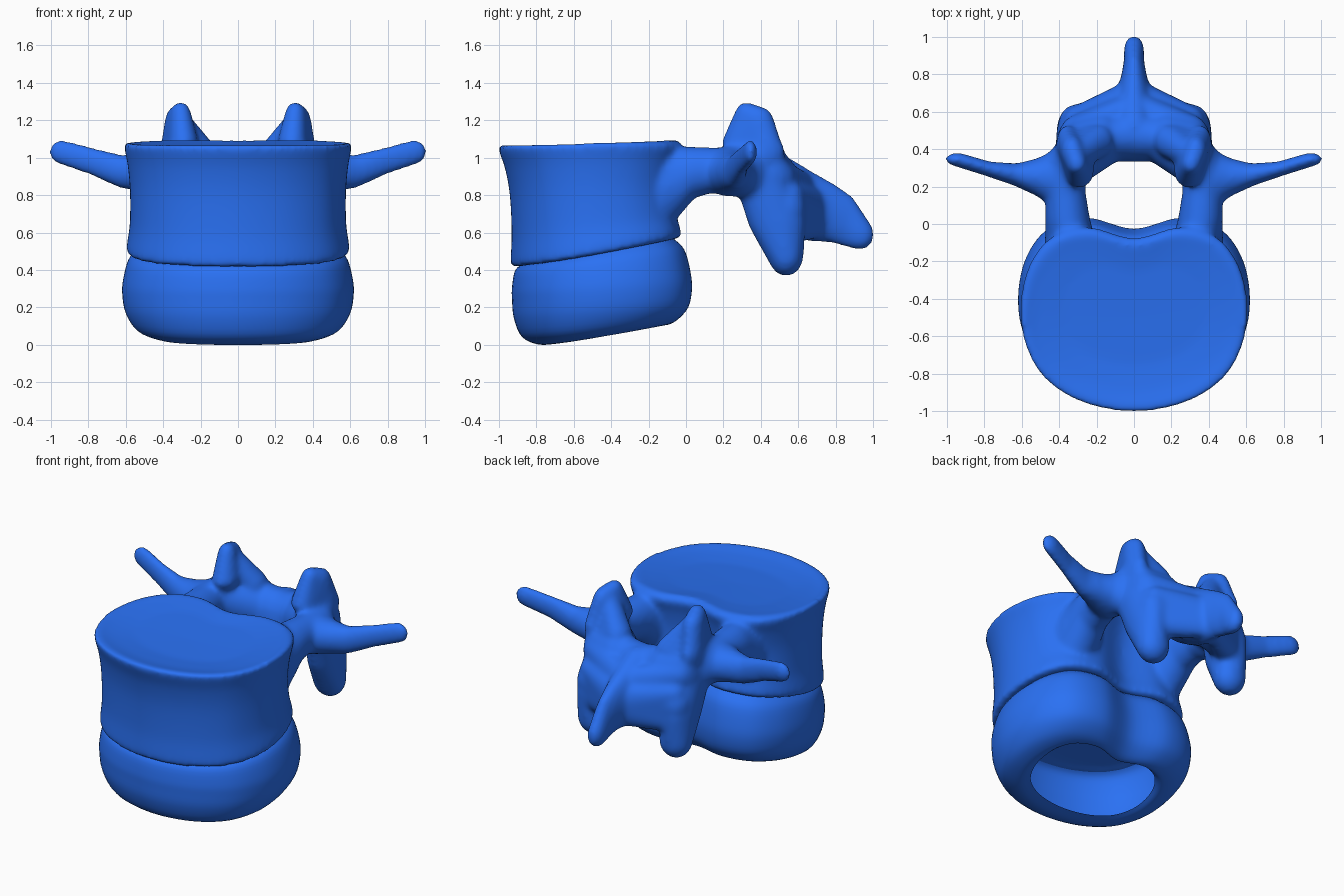
import bpy, bmesh
from mathutils import Vector

blue = bpy.data.materials.new("blue")
blue.diffuse_color = (0.023, 0.165, 0.9, 1)


def finish(bm, name):
    for f in bm.faces:
        f.smooth = True
    me = bpy.data.meshes.new(name)
    bm.to_mesh(me)
    bm.free()
    ob = bpy.data.objects.new(name, me)
    bpy.context.collection.objects.link(ob)
    me.materials.append(blue)
    return ob


def spline(pts, steps, closed):
    """Smooth curve through points of any dimension"""
    pts = [Vector(p) for p in pts]
    n, out = len(pts), []
    for i in range(n if closed else n - 1):
        ids = [(i + k) % n if closed else min(max(i + k, 0), n - 1) for k in (-1, 0, 1, 2)]
        a, b, c, d = (pts[k] for k in ids)
        for s in range(steps):
            t = s / steps
            out.append(0.5 * (2 * b + (c - a) * t + (2 * a - 5 * b + 4 * c - d) * t * t
                              + (3 * b - a - 3 * c + d) * t ** 3))
    return out if closed else out + [pts[-1]]


# Kidney outline, right half; x and y both run over unit ranges
half = [(0, 0), (.45, .05), (.785, .18), (.96, .37), (1, .58),
        (.925, .79), (.73, .945), (.4, 1), (0, .94)]
outline = spline(half + [(-x, y) for x, y in half[-2:0:-1]], 6, True)


def loft(bm, rings, bottom=None, top=None):
    """rings: half width, front y, back y, front z, back z"""
    rows = [[bm.verts.new((w * p.x, yf + (yb - yf) * p.y,
                           zf + (zb - zf) * max(p.y, 0) ** 1.25)) for p in outline]
            for w, yf, yb, zf, zb in spline(rings, 4, False)]
    n = len(outline)
    for a, b in zip(rows, rows[1:]):
        for i in range(n):
            j = (i + 1) % n
            bm.faces.new((a[i], a[j], b[j], b[i]))
    for row, pole in ((rows[0], bottom), (rows[-1], top)):
        if pole:
            c = bm.verts.new(pole)
            for i in range(n):
                bm.faces.new((row[i], row[(i + 1) % n], c))
    bmesh.ops.recalc_face_normals(bm, faces=bm.faces)


# Disc shell, open underneath
disc = bmesh.new()
loft(disc, [
    (.54, -.86, -.07, .44, .57), (.585, -.912, -.01, .40, .51),
    (.612, -.93, .022, .31, .40), (.617, -.93, .032, .24, .30),
    (.598, -.92, .012, .14, .20), (.54, -.875, -.05, .04, .13),
    (.45, -.78, -.11, .0, .105), (.40, -.69, -.14, .012, .13)])
finish(disc, "disc")

# Vertebral body with raised rims and dished end plates
bone = bmesh.new()
loft(bone, [
    (.50, -.83, -.13, .44, .56), (.57, -.91, -.055, .417, .565),
    (.594, -.936, -.027, .425, .58), (.592, -.937, -.03, .47, .62),
    (.577, -.932, -.05, .60, .70), (.576, -.942, -.06, .80, .85),
    (.588, -.967, -.04, .94, .98), (.604, -.998, -.015, 1.03, 1.055),
    (.606, -1.002, -.03, 1.062, 1.082), (.585, -.975, -.06, 1.068, 1.094),
    (.52, -.89, -.12, 1.052, 1.085), (.38, -.75, -.22, 1.04, 1.07)],
    bottom=(0, -.48, .50), top=(0, -.5, 1.05))

# Posterior arch: hulls of ellipsoids, fused to the body by a voxel remesh
tmp = bmesh.new()
bmesh.ops.create_icosphere(tmp, subdivisions=3, radius=1)
ball = [v.co.copy() for v in tmp.verts]
tmp.free()


def hull(*blobs):
    """blobs: x, y, z centre and x, y, z radii"""
    part = bmesh.new()
    for b in blobs:
        for p in ball:
            part.verts.new((b[0] + p.x * b[3], b[1] + p.y * b[4], b[2] + p.z * b[5]))
    bmesh.ops.convex_hull(part, input=part.verts)
    bmesh.ops.recalc_face_normals(part, faces=part.faces)
    new = {v: bone.verts.new(v.co) for v in part.verts if v.link_faces}
    for f in part.faces:
        bone.faces.new([new[v] for v in f.verts])
    part.free()


def chain(*blobs):
    for a, b in zip(blobs, blobs[1:]):
        hull(a, b)


for s in (1, -1):
    # Pedicle
    chain((s * .33, -.14, .83, .15, .09, .24), (s * .345, -.05, .87, .13, .055, .19),
          (s * .355, .03, .92, .12, .06, .14), (s * .365, .15, .935, .11, .09, .12),
          (s * .37, .33, .92, .10, .10, .14))
    # Transverse process
    chain((s * .38, .24, .92, .10, .17, .13), (s * .50, .25, .92, .08, .105, .105),
          (s * .62, .262, .925, .06, .062, .09), (s * .78, .295, .98, .05, .040, .075),
          (s * .945, .345, 1.03, .065, .036, .067))
    # Superior articular process with its inner slope
    hull((s * .35, .33, .95, .08, .12, .10), (s * .355, .43, 1.03, .06, .10, .10),
         (s * .29, .30, 1.08, .08, .09, .06))
    hull((s * .305, .32, 1.23, .055, .06, .07), (s * .33, .39, 1.20, .06, .08, .075),
         (s * .29, .29, 1.08, .08, .10, .06), (s * .355, .43, 1.05, .06, .09, .07))
    hull((s * .30, .37, 1.18, .055, .07, .07), (s * .33, .41, 1.0, .07, .10, .08),
         (s * .19, .44, 1.02, .08, .09, .08))
    # Inferior articular process
    chain((s * .34, .39, .89, .08, .13, .14), (s * .315, .485, .66, .10, .155, .11),
          (s * .30, .535, .48, .105, .095, .115))
    # Lamina and the web back to the spinous process
    hull((s * .33, .45, .90, .08, .11, .15), (s * .17, .47, .87, .10, .13, .17))
    hull((s * .17, .46, .86, .10, .12, .17), (0, .47, .83, .10, .14, .18))
    hull((s * .34, .28, .94, .10, .09, .12), (s * .14, .43, .87, .10, .11, .14))
    hull((s * .31, .53, .72, .095, .11, .13), (0, .60, .76, .08, .10, .16))
    hull((s * .29, .55, .62, .08, .08, .08), (0, .72, .70, .05, .06, .13),
         (s * .30, .54, .80, .08, .09, .08))
    hull((s * .31, .50, .90, .08, .08, .09), (0, .64, .78, .07, .08, .14))
# Spinous process
chain((0, .52, .81, .13, .11, .20), (0, .66, .74, .10, .08, .19),
      (0, .78, .705, .07, .07, .16), (0, .86, .665, .055, .07, .145),
      (0, .93, .59, .055, .078, .085))

vertebra = finish(bone, "vertebra")
rm = vertebra.modifiers.new("fuse", 'REMESH')
rm.mode = 'VOXEL'
rm.voxel_size = 0.014
rm.use_smooth_shade = True
sm = vertebra.modifiers.new("blend", 'SMOOTH')
sm.factor = 0.5
sm.iterations = 18
